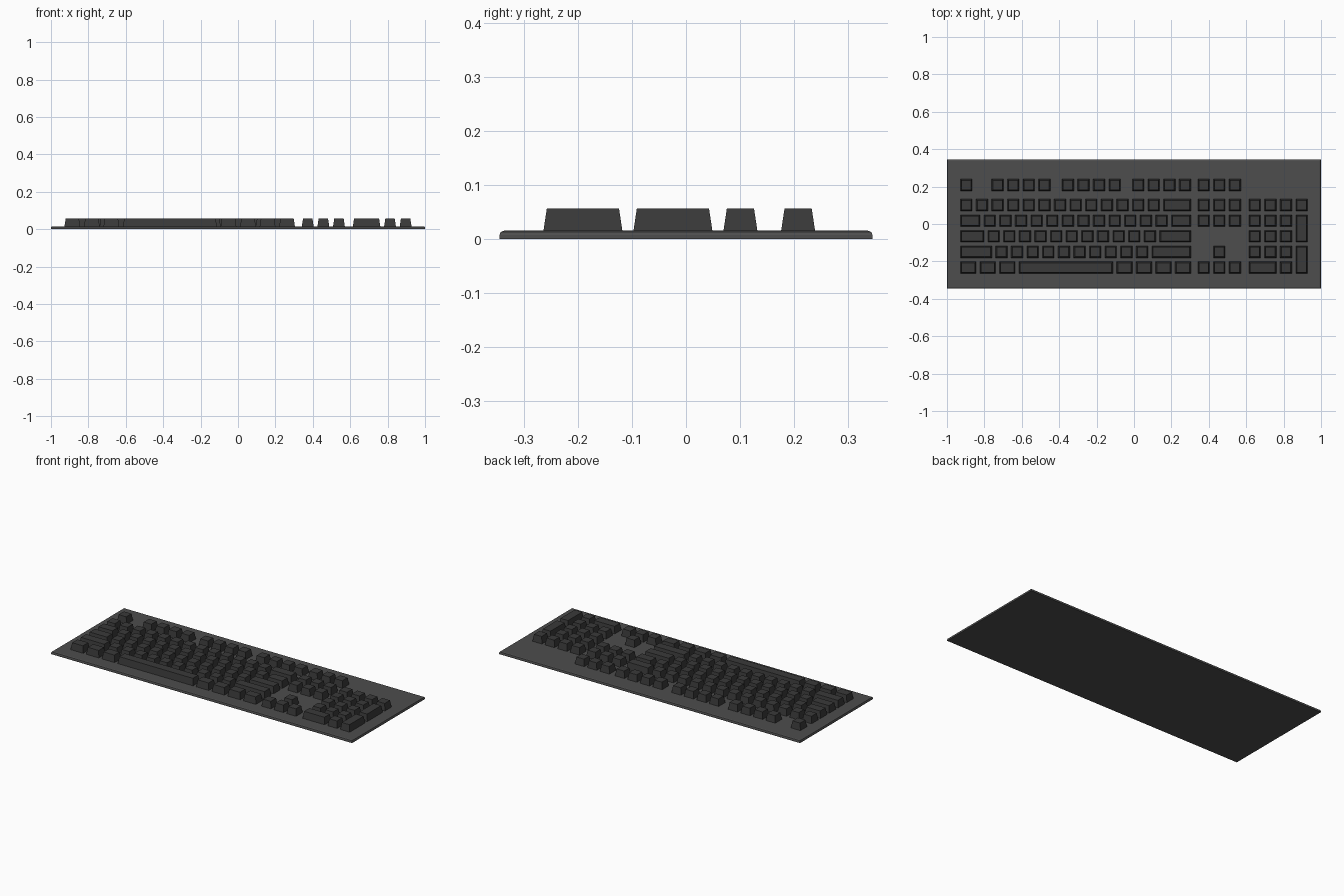
import bpy, bmesh

if "Cube" in bpy.data.objects:
    bpy.data.objects.remove(bpy.data.objects["Cube"])

U, GAP = 0.0835, 0.02             # key pitch and gap between keys
PLATE_TOP, KEY_TOP, INSET = 0.015, 0.056, 0.0065
MAIN_X, NAV_X, PAD_X = -0.928, 0.341, 0.614
# centre y of each row: function, number, tab, caps, shift, space
ROW = [0.208] + [0.101 - U * i for i in range(5)]


def material(name, c):
    m = bpy.data.materials.new(name)
    m.diffuse_color = (c, c, c, 1)
    m.use_nodes = True
    m.node_tree.nodes["Principled BSDF"].inputs["Base Color"].default_value = m.diffuse_color
    return m


def finish(bm, name, mat):
    bmesh.ops.recalc_face_normals(bm, faces=bm.faces)
    me = bpy.data.meshes.new(name)
    bm.to_mesh(me)
    bm.free()
    me.materials.append(mat)
    ob = bpy.data.objects.new(name, me)
    bpy.context.collection.objects.link(ob)
    return ob


def add_key(bm, left, row, w=1, h=1):
    """Tapered cap; w and h in key units, h extends downwards."""
    hx, hy = (w * U - GAP) / 2, (h * U - GAP) / 2
    cx, cy = left + hx, ROW[row] - (h - 1) * U / 2
    for v in bmesh.ops.create_cube(bm, size=2)["verts"]:
        top = v.co.z > 0
        i = INSET if top else 0
        v.co = (cx + v.co.x * (hx - i), cy + v.co.y * (hy - i),
                KEY_TOP if top else PLATE_TOP - 0.002)


def key_block(name, origin, keys, mat):
    """keys: (offset in units, row, width, height)"""
    bm = bmesh.new()
    for off, row, w, h in keys:
        add_key(bm, origin + off * U, row, w, h)
    return finish(bm, name, mat)


plate_mat = material("plate_grey", 0.075)
key_mat = material("key_grey", 0.042)

# base plate with rounded upper edges
bm = bmesh.new()
for v in bmesh.ops.create_cube(bm, size=2)["verts"]:
    v.co = (v.co.x, v.co.y * 0.346, PLATE_TOP if v.co.z > 0 else 0)
rim = [e for e in bm.edges if all(v.co.z > 0.01 for v in e.verts)]
bmesh.ops.bevel(bm, geom=rim, offset=0.008, segments=2, profile=0.5, affect='EDGES')
finish(bm, "base_plate", plate_mat)

# main block: widths of each row in key units
rows = {
    1: [1] * 13 + [2],
    2: [1.5] + [1] * 12 + [1.5],
    3: [1.75] + [1] * 11 + [2.25],
    4: [2.25] + [1] * 10 + [2.75],
    5: [1.25] * 3 + [6.25] + [1.25] * 4,
}
main = []
for row, widths in rows.items():
    x = 0
    for w in widths:
        main.append((x, row, w, 1))
        x += w
key_block("main_keys", MAIN_X, main, key_mat)

# function row: a single key and three groups of four
func = [(0, 0, 1, 1)] + [(s + i, 0, 1, 1) for s in (2, 6.5, 11) for i in range(4)]
key_block("function_keys", MAIN_X, func, key_mat)

# navigation block and arrows
nav = [(i, r, 1, 1) for r in (0, 1, 2, 5) for i in range(3)] + [(1, 4, 1, 1)]
key_block("navigation_keys", NAV_X, nav, key_mat)

# number pad with tall right-hand keys and a wide zero key
pad = [(i, r, 1, 1) for r in (1, 2, 3, 4) for i in range(3)]
pad += [(3, 1, 1, 1), (3, 2, 1, 2), (3, 4, 1, 2), (0, 5, 2, 1), (2, 5, 1, 1)]
key_block("number_pad_keys", PAD_X, pad, key_mat)
